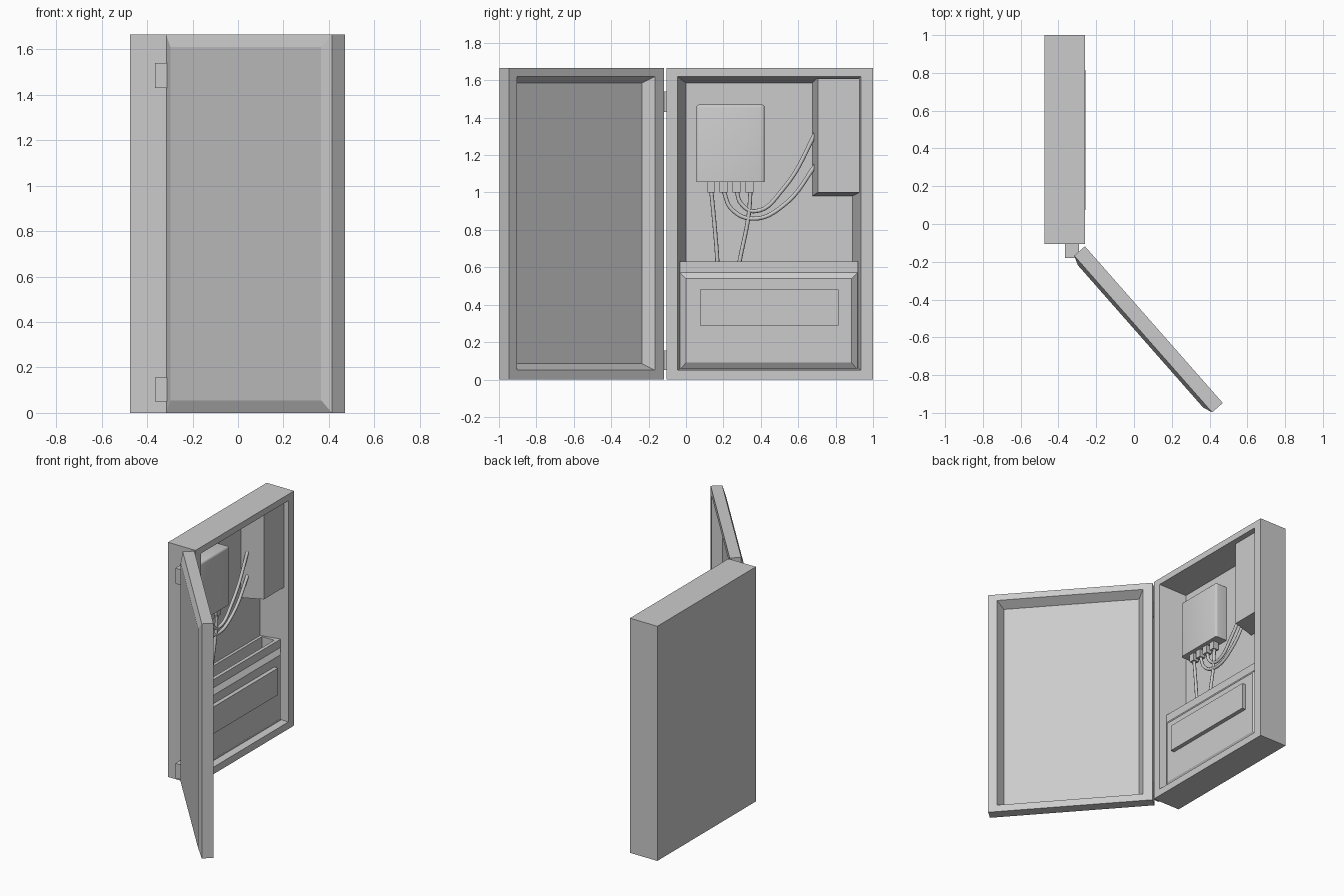
import bpy, bmesh, math
from mathutils import Vector, Matrix

if "Cube" in bpy.data.objects:
    bpy.data.objects.remove(bpy.data.objects["Cube"])


def stack(name, rings, axis="x"):
    """Closed shell through rectangles (d, a0, a1, b0, b1) placed along an axis."""
    bm = bmesh.new()
    loops = []
    for d, a0, a1, b0, b1 in rings:
        pts = [(a0, b0), (a1, b0), (a1, b1), (a0, b1)]
        loops.append([bm.verts.new((d, a, b) if axis == "x" else (a, b, d)) for a, b in pts])
    for p, q in zip(loops, loops[1:]):
        for i in range(4):
            j = (i + 1) % 4
            bm.faces.new((p[i], p[j], q[j], q[i]))
    bm.faces.new(loops[0])
    bm.faces.new(loops[-1])
    bmesh.ops.recalc_face_normals(bm, faces=bm.faces)
    me = bpy.data.meshes.new(name)
    bm.to_mesh(me)
    bm.free()
    ob = bpy.data.objects.new(name, me)
    bpy.context.collection.objects.link(ob)
    return ob


def box(name, x0, x1, y0, y1, z0, z1):
    return stack(name, [(x0, y0, y1, z0, z1), (x1, y0, y1, z0, z1)])


def cable(name, points, radius=0.011):
    cu = bpy.data.curves.new(name, "CURVE")
    cu.dimensions = "3D"
    cu.bevel_depth = radius
    cu.bevel_resolution = 2
    cu.resolution_u = 8
    cu.use_fill_caps = True
    sp = cu.splines.new("BEZIER")
    sp.bezier_points.add(len(points) - 1)
    for bp, (y, z) in zip(sp.bezier_points, points):
        bp.co = (-0.408, y, z)
        bp.handle_left_type = bp.handle_right_type = "AUTO"
    ob = bpy.data.objects.new(name, cu)
    bpy.context.collection.objects.link(ob)
    return ob


H = 1.665

# Cabinet shell with tapered cavity open towards +x
stack("cabinet", [
    (-0.475, -0.105, 1.0, 0, H),
    (-0.26, -0.105, 1.0, 0, H),
    (-0.26, -0.045, 0.935, 0.05, 1.62),
    (-0.45, 0.0, 0.89, 0.085, 1.585)])

# Swung-open door: raised bevelled outer panel, tapered recess inside
door = stack("door", [
    (-0.094, -1.055, -0.05, 0.055, H - 0.055),
    (-0.075, -1.105, 0, 0, H),
    (0, -1.105, 0, 0, H),
    (0, -1.045, -0.065, 0.05, 1.62),
    (-0.065, -1.01, -0.10, 0.085, 1.585)])
door.matrix_world = Matrix.Translation((-0.26, -0.118, 0)) @ Matrix.Rotation(math.radians(41.35), 4, "Z")

# Hinges
for name, z0, z1 in (("lower_hinge", 0.05, 0.155), ("upper_hinge", 1.43, 1.54)):
    box(name, -0.365, -0.29, -0.18, -0.105, z0, z1)

# Control unit with rounded front and top edges
unit = box("control_unit", -0.455, -0.36, 0.055, 0.42, 1.055, 1.47)
bm = bmesh.new()
bm.from_mesh(unit.data)
edges = []
for e in bm.edges:
    mid = (e.verts[0].co + e.verts[1].co) / 2
    if mid.x > -0.454 and mid.z > 1.06:
        edges.append(e)
bmesh.ops.bevel(bm, geom=edges, offset=0.015, segments=3, profile=0.5, affect="EDGES")
bm.to_mesh(unit.data)
bm.free()

# Cable plugs under the control unit
plugs = (0.135, 0.20, 0.27, 0.34)
for i, y in enumerate(plugs):
    box(f"plug_{i + 1}", -0.429, -0.387, y - 0.021, y + 0.021, 1.0, 1.058)

# Cables: two drop into the bin, two loop up to the side housing
cable("drop_cable_1", [(0.135, 1.01), (0.155, 0.80), (0.168, 0.62), (0.17, 0.45)])
cable("drop_cable_2", [(0.345, 1.01), (0.335, 0.88), (0.29, 0.65), (0.25, 0.45)])
cable("loop_cable_outer", [(0.20, 1.01), (0.245, 0.91), (0.36, 0.86), (0.52, 0.93), (0.71, 1.17)])
cable("loop_cable_inner", [(0.27, 1.01), (0.295, 0.94), (0.37, 0.90), (0.52, 1.02), (0.71, 1.35)])

# Tapered side housing
stack("side_housing", [
    (-0.455, 0.675, 0.93, 0.98, 1.61),
    (-0.29, 0.705, 0.93, 1.0, 1.61)])

# Open-topped storage bin, bevelled front panel and raised label plate
stack("storage_bin", [
    (0.05, -0.455, -0.31, -0.035, 0.92),
    (0.63, -0.455, -0.31, -0.035, 0.92),
    (0.63, -0.43, -0.335, 0.0, 0.885),
    (0.10, -0.43, -0.335, 0.0, 0.885)], axis="z")
stack("bin_front", [
    (-0.312, -0.035, 0.92, 0.05, 0.575),
    (-0.285, 0.0, 0.885, 0.09, 0.54)])
box("label_plate", -0.287, -0.256, 0.075, 0.815, 0.29, 0.48)

# Smooth the rounded parts
for ob in bpy.data.objects:
    ob.select_set(ob.name == "control_unit")
bpy.context.view_layer.objects.active = unit
bpy.ops.object.shade_smooth_by_angle(angle=math.radians(35))
